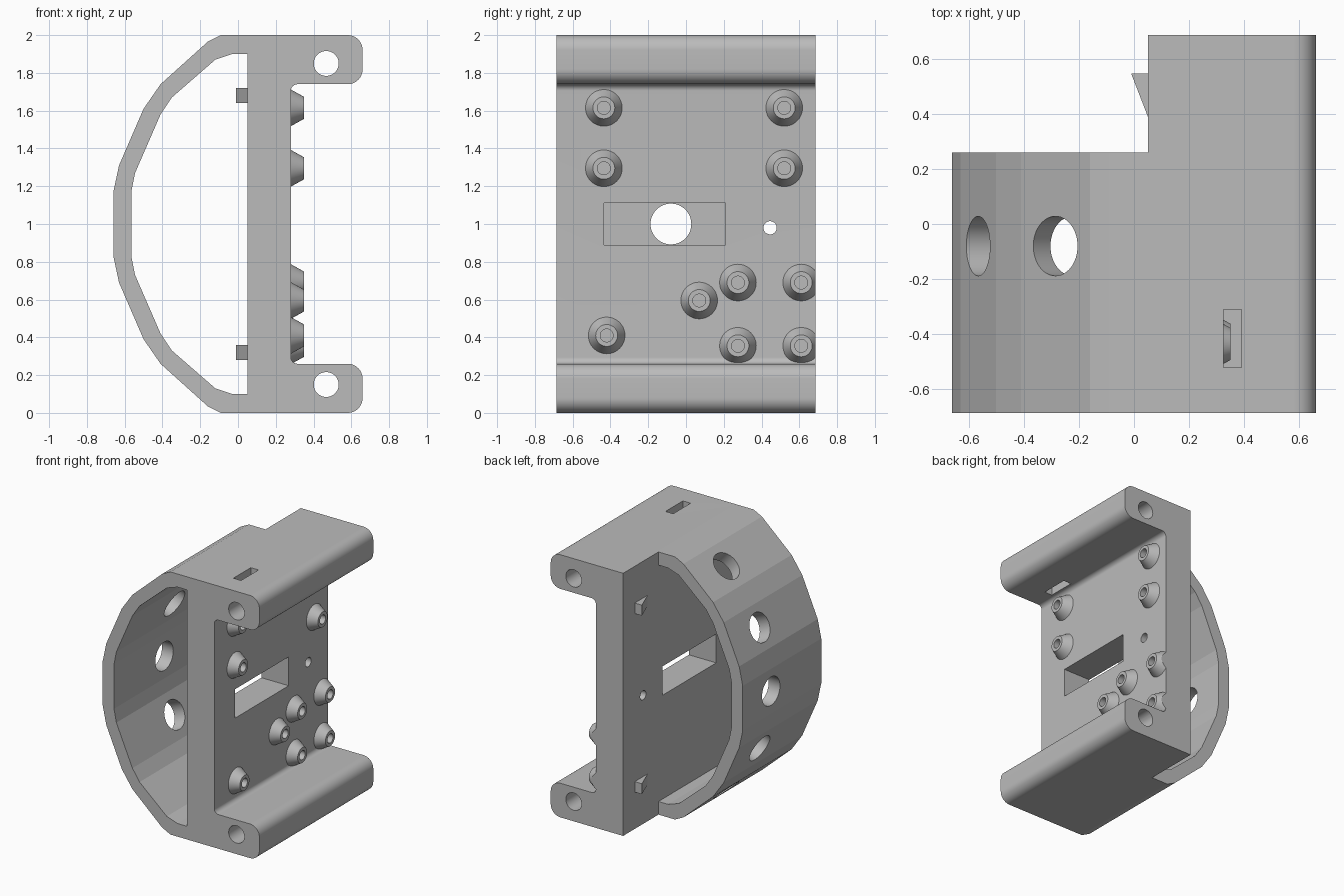
import bpy
import bmesh
import math
from mathutils import Vector

default = bpy.data.objects.get("Cube")
if default:
    bpy.data.objects.remove(default, do_unlink=True)

grey = bpy.data.materials.new("Plain grey")
grey.use_nodes = True
COLOR = (0.5, 0.5, 0.5, 1)
grey.diffuse_color = COLOR
grey.node_tree.nodes["Principled BSDF"].inputs["Base Color"].default_value = COLOR

FRONT, BACK, GUARD_BACK = -0.685, 0.685, 0.26
WALL_LEFT, WALL_RIGHT, TIP = 0.05, 0.28, 0.66


def finish(name, bm):
    bmesh.ops.recalc_face_normals(bm, faces=bm.faces)
    mesh = bpy.data.meshes.new(name)
    bm.to_mesh(mesh)
    bm.free()
    mesh.materials.append(grey)
    obj = bpy.data.objects.new(name, mesh)
    bpy.context.collection.objects.link(obj)
    return obj


def extrude(name, points, start, end, axis="y"):
    """Extrude an outline: (x, z) along y, or (x, y) along z."""
    bm = bmesh.new()
    place = (lambda a, b: (a, start, b)) if axis == "y" else (lambda a, b: (a, b, start))
    step = (0, end - start, 0) if axis == "y" else (0, 0, end - start)
    face = bm.faces.new([bm.verts.new(place(*p)) for p in points])
    grown = bmesh.ops.extrude_face_region(bm, geom=[face])["geom"]
    bmesh.ops.translate(bm, vec=step, verts=[v for v in grown if isinstance(v, bmesh.types.BMVert)])
    return finish(name, bm)


def cylinder(center, direction, radius, length):
    bm = bmesh.new()
    bmesh.ops.create_cone(bm, cap_ends=True, segments=48, radius1=radius, radius2=radius, depth=length)
    bmesh.ops.rotate(bm, verts=bm.verts, matrix=Vector(direction).to_track_quat("Z", "Y").to_matrix())
    bmesh.ops.translate(bm, vec=center, verts=bm.verts)
    return finish("cutter", bm)


def block(x, y, z):
    return extrude("cutter", [(x[0], y[0]), (x[1], y[0]), (x[1], y[1]), (x[0], y[1])], z[0], z[1], "z")


def cut(obj, cutters):
    for cutter in cutters:
        mod = obj.modifiers.new("cut", "BOOLEAN")
        mod.operation, mod.solver, mod.object = "DIFFERENCE", "EXACT", cutter
        bpy.context.view_layer.objects.active = obj
        bpy.ops.object.modifier_apply(modifier=mod.name)
        bpy.data.objects.remove(cutter, do_unlink=True)


def arc(cx, cz, r, a0, a1, n=12):
    angles = [math.radians(a0 + (a1 - a0) * i / n) for i in range(n + 1)]
    return [(cx + r * math.cos(a), cz + r * math.sin(a)) for a in angles]


def flip(points):
    return [(x, 2 - z) for x, z in reversed(points)]


# Channel body: wall with two rounded flanges
r, f = 0.08, 0.035
upper = arc(WALL_RIGHT + f, 1.74 - f, f, 180, 90)
upper += arc(TIP - r, 1.74 + r, r, -90, 0) + arc(TIP - r, 2 - r, r, 0, 90)
upper += [(WALL_LEFT, 2)]
body = extrude("channel_body", upper + flip(upper), FRONT, BACK)
cutters = [cylinder((0.467, 0, z), (0, 1, 0), 0.066, 2) for z in (0.15, 1.85)]
cutters += [
    block((-0.1, 0.4), (-0.435, 0.21), (0.89, 1.11)),
    cylinder((0.15, 0.445, 0.98), (1, 0, 0), 0.035, 0.6),
    block((0.325, 0.39), (-0.52, -0.31), (1.68, 2.1)),
]
cut(body, cutters)

# Faceted hand guard with a row of round holes
outer = [(WALL_LEFT, 2), (-0.09, 2), (-0.16, 1.965), (-0.41, 1.74),
         (-0.5, 1.61), (-0.63, 1.31), (-0.66, 1.17)]
inner = [(WALL_LEFT, 1.9), (-0.03, 1.9), (-0.12, 1.87), (-0.35, 1.67),
         (-0.41, 1.58), (-0.545, 1.27), (-0.565, 1.17)]
inner_loop = inner + flip(inner)
outer_loop = outer + flip(outer)
guard = extrude("hand_guard", outer_loop + inner_loop[::-1], FRONT, GUARD_BACK)
holes = []
for i in (2, 4, 6, 8, 10):
    (x0, z0), (x1, z1) = outer_loop[i + (i > 6) - (i > 6)], outer_loop[i + 1]
    # Long facets alternate with short chamfers
    if i > 6:
        (x0, z0), (x1, z1) = outer_loop[i], outer_loop[i + 1]
    normal = (z1 - z0, 0, x0 - x1)
    holes.append(cylinder(((x0 + x1) / 2, -0.08, (z0 + z1) / 2), normal, 0.108, 0.3))
cut(guard, holes)

# Wedge catches on the back of the wall
catches = []
for label, z in (("lower", 0.28), ("upper", 1.64)):
    wedge = [(WALL_LEFT, 0.39), (WALL_LEFT, 0.545), (-0.01, 0.545)]
    catches.append(extrude(label + "_catch", wedge, z, z + 0.08, "z"))


# Tapered screw bosses with blind holes, trimmed at the wall's back edge
def boss(index, y, z):
    bm = bmesh.new()
    profile = [(0.27, 0), (0.27, 0.097), (0.28, 0.097), (0.35, 0.058),
               (0.35, 0.034), (0.285, 0.034), (0.285, 0)]
    verts = [bm.verts.new((x, y + rad, z)) for x, rad in profile]
    edges = [bm.edges.new(pair) for pair in zip(verts, verts[1:])]
    bmesh.ops.spin(bm, geom=verts + edges, cent=(0, y, z), axis=(1, 0, 0),
                   angle=math.tau, steps=48, use_merge=True)
    bmesh.ops.remove_doubles(bm, verts=bm.verts, dist=0.0001)
    if y + 0.097 > BACK:
        bmesh.ops.bisect_plane(bm, geom=bm.verts[:] + bm.edges[:] + bm.faces[:],
                               plane_co=(0, BACK, 0), plane_no=(0, 1, 0), clear_outer=True)
        bmesh.ops.holes_fill(bm, edges=[e for e in bm.edges if e.is_boundary])
    return finish(f"screw_boss_{index}", bm)


spots = [(y, z) for y in (-0.435, 0.52) for z in (1.615, 1.295)]
spots += [(y, z) for y in (0.275, 0.61) for z in (0.69, 0.355)]
spots += [(-0.42, 0.41), (0.07, 0.595)]
bosses = [boss(i + 1, y, z) for i, (y, z) in enumerate(spots)]

# Smooth the round surfaces, keep the facets crisp
bpy.ops.object.select_all(action="DESELECT")
for obj in [body, guard] + catches + bosses:
    obj.select_set(True)
bpy.context.view_layer.objects.active = body
bpy.ops.object.shade_smooth_by_angle(angle=math.radians(10))
